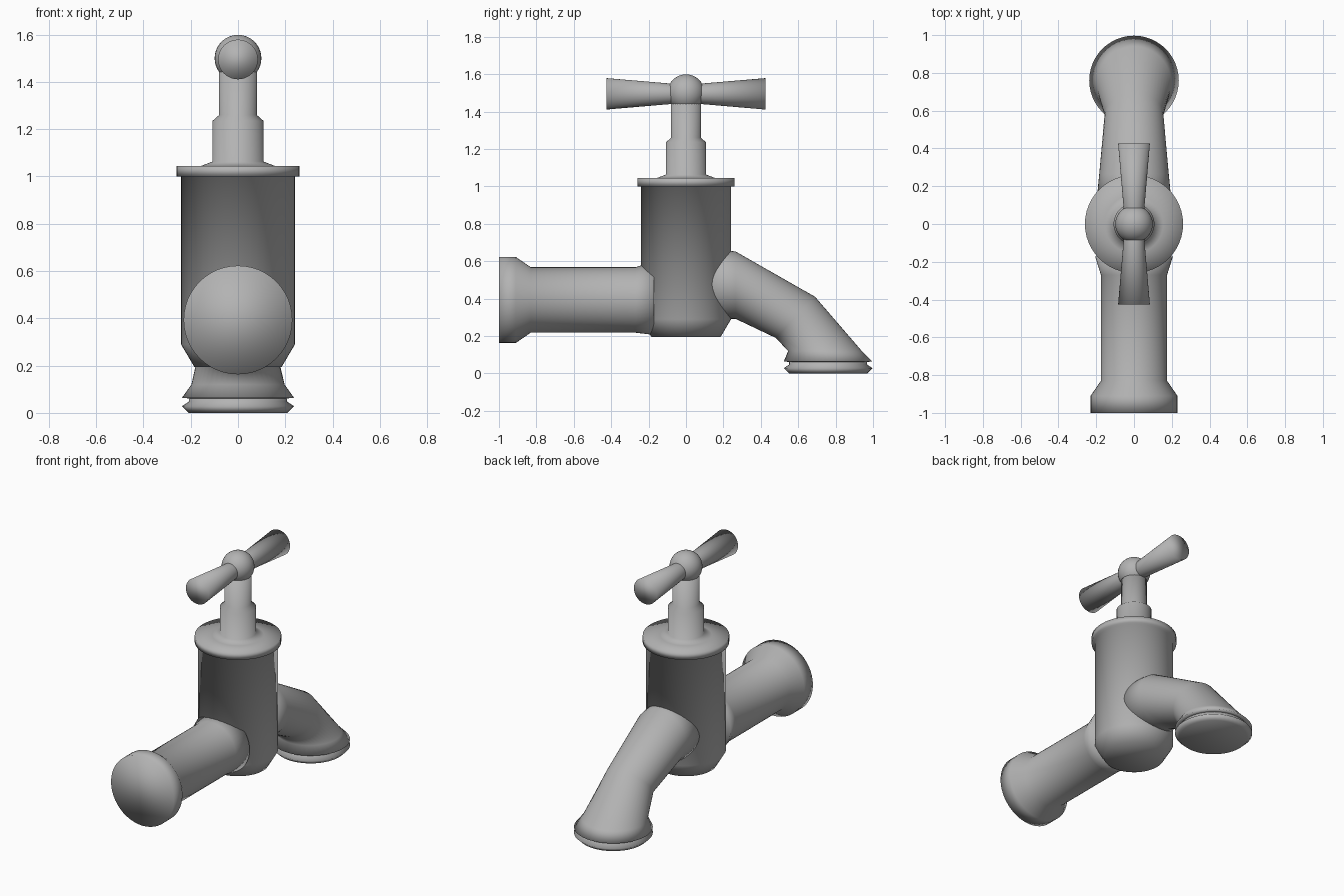
import bpy, bmesh
from math import sin, cos, pi
from mathutils import Vector

if "Cube" in bpy.data.objects:
    bpy.data.objects.remove(bpy.data.objects["Cube"])

SEG = 48
X = Vector((1, 0, 0))

# Dark grey metal
metal = bpy.data.materials.new("grey_metal")
metal.diffuse_color = (0.45, 0.45, 0.45, 1)
metal.use_nodes = True
metal.node_tree.nodes["Principled BSDF"].inputs["Base Color"].default_value = metal.diffuse_color


def z_ring(z, r, y=0):
    """Circle around a vertical axis: centre and two half-axes."""
    return Vector((0, y, z)), X * r, Vector((0, r, 0))


def y_ring(y, r, z):
    """Circle around a horizontal axis running along y."""
    return Vector((0, y, z)), X * r, Vector((0, 0, r))


def slice_ring(top, bottom, half_width):
    """Oval through two (y, z) side-view points."""
    t, b = Vector((0, *top)), Vector((0, *bottom))
    return (t + b) / 2, X * half_width, (t - b) / 2


def add_object(name, bm):
    """Turn a bmesh into a smooth metal object."""
    bmesh.ops.recalc_face_normals(bm, faces=bm.faces)
    for f in bm.faces:
        f.smooth = True
    me = bpy.data.meshes.new(name)
    bm.to_mesh(me)
    bm.free()
    me.materials.append(metal)
    ob = bpy.data.objects.new(name, me)
    bpy.context.collection.objects.link(ob)
    return ob


def loft(name, rings):
    """Skin a closed solid through a list of rings."""
    bm = bmesh.new()
    loops = []
    for c, u, v in rings:
        loops.append([bm.verts.new(c + u * cos(2 * pi * i / SEG) + v * sin(2 * pi * i / SEG))
                      for i in range(SEG)])
    for a, b in zip(loops, loops[1:]):
        for i in range(SEG):
            j = (i + 1) % SEG
            bm.faces.new((a[i], a[j], b[j], b[i]))
    bm.faces.new(loops[0])
    bm.faces.new(loops[-1])
    return add_object(name, bm)


# Valve body with tapered base, rim and stepped stem in one turned profile
loft("valve_body_and_stem", [z_ring(z, r) for z, r in [
    (0.195, 0.185), (0.29, 0.241), (1.0, 0.241), (1.0, 0.26), (1.045, 0.26),
    (1.045, 0.155), (1.063, 0.108), (1.235, 0.108), (1.26, 0.08), (1.47, 0.08)]])

# Ball hub
bm = bmesh.new()
bmesh.ops.create_uvsphere(bm, u_segments=32, v_segments=20, radius=0.099)
add_object("handle_hub", bm).location.z = 1.5

# Two flared handle arms
for side, label in ((-1, "front"), (1, "back")):
    loft("handle_arm_" + label,
         [y_ring(side * y, r, 1.495) for y, r in [(0.03, 0.05), (0.085, 0.055), (0.425, 0.084)]])

# Inlet pipe with a wide end and a small flare at the body
loft("inlet_pipe", [y_ring(y, r, 0.393) for y, r in
                    [(-1.0, 0.23), (-0.91, 0.23), (-0.83, 0.175), (-0.27, 0.175)]]
     + [slice_ring((-0.172, 0.6), (-0.172, 0.206), 0.206)])

# Bent spout with a flared mouth
loft("spout", [
    slice_ring((0.10, 0.67), (0.10, 0.29), 0.2),
    slice_ring((0.265, 0.652), (0.265, 0.292), 0.184),
    slice_ring((0.69, 0.41), (0.48, 0.19), 0.155),
    z_ring(0.12, 0.197, 0.743),
    z_ring(0.064, 0.237, 0.76),
    z_ring(0.061, 0.205, 0.76),
])

# Nozzle ring under the mouth
loft("nozzle_ring", [z_ring(z, r, 0.76) for z, r in
                     [(0.063, 0.208), (0.048, 0.208), (0.028, 0.237), (0.0, 0.208)]])
